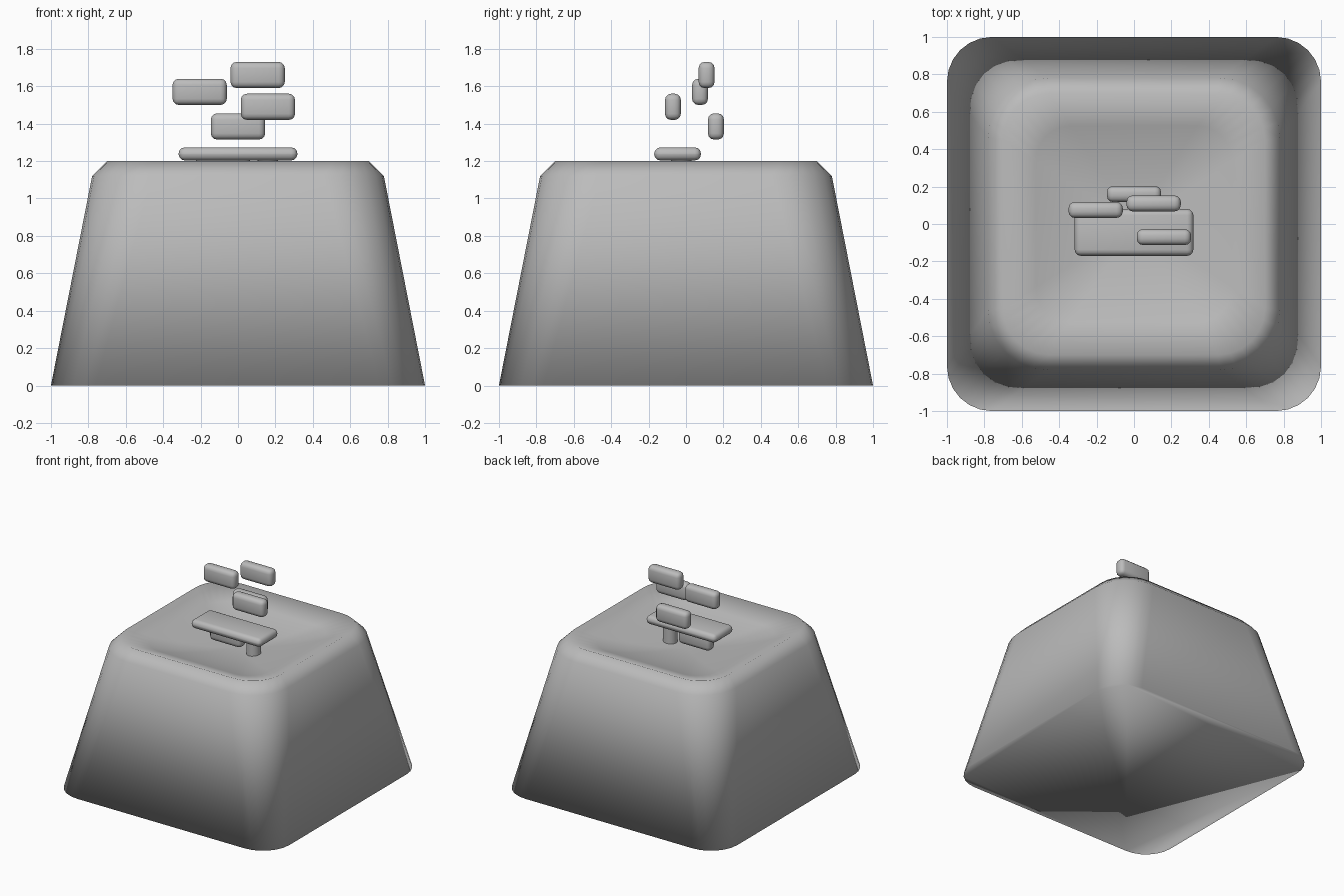
import bpy, bmesh, math

cube = bpy.data.objects.get("Cube")
if cube:
    bpy.data.objects.remove(cube, do_unlink=True)

gray = bpy.data.materials.new("plain_gray")
gray.use_nodes = True
color = (0.5, 0.5, 0.5, 1)
gray.diffuse_color = color
gray.node_tree.nodes["Principled BSDF"].inputs["Base Color"].default_value = color


def make_object(name, bm):
    bmesh.ops.recalc_face_normals(bm, faces=bm.faces[:])
    for face in bm.faces:
        face.smooth = True
    mesh = bpy.data.meshes.new(name)
    bm.to_mesh(mesh)
    bm.free()
    mesh.materials.append(gray)
    obj = bpy.data.objects.new(name, mesh)
    bpy.context.collection.objects.link(obj)
    return obj


def rounded_square(half, radius, steps=6):
    points = []
    for corner in range(4):
        middle = math.radians(45 + 90 * corner)
        cx = math.copysign(half - radius, math.cos(middle))
        cy = math.copysign(half - radius, math.sin(middle))
        for i in range(steps + 1):
            a = math.radians(90 * (corner + i / steps))
            points.append((cx + radius * math.cos(a), cy + radius * math.sin(a)))
    return points


# Tapered cap: base, shoulder, rim, then a shallow dish
def build_cap():
    rim, height, depth = 0.70, 1.2, 0.14
    levels = [(1.0, 0.24, 0.0), (0.78, 0.32, 1.12), (rim, 0.25, height)]
    for f in (0.75, 0.5, 0.25):
        levels.append((rim * f, 0.25 * f, height - depth * (1 - f * f)))
    bm = bmesh.new()
    rings = [[bm.verts.new((x, y, z)) for x, y in rounded_square(half, radius)]
             for half, radius, z in levels]
    count = len(rings[0])
    for low, high in zip(rings, rings[1:]):
        for i in range(count):
            j = (i + 1) % count
            bm.faces.new((low[i], low[j], high[j], high[i]))
    bm.faces.new(rings[0][::-1])
    center = bm.verts.new((0, 0, height - depth))
    for i in range(count):
        bm.faces.new((rings[-1][i], rings[-1][(i + 1) % count], center))
    make_object("dished_cap", bm)


# Softly rounded box
def block(name, location, size):
    bm = bmesh.new()
    bmesh.ops.create_cube(bm, size=1)
    bmesh.ops.scale(bm, vec=size, verts=bm.verts)
    obj = make_object(name, bm)
    obj.location = location
    bevel = obj.modifiers.new("round_edges", "BEVEL")
    bevel.width = 0.033
    bevel.segments = 3


build_cap()

# Small slab on a post, standing in the dish
block("slab", (0, -0.045, 1.238), (0.635, 0.25, 0.07))

bm = bmesh.new()
bmesh.ops.create_cone(bm, cap_ends=True, segments=20, radius1=0.055, radius2=0.055, depth=0.16)
post = make_object("post", bm)
post.location = (0.16, -0.025, 1.14)
for polygon in post.data.polygons:
    polygon.use_smooth = len(polygon.vertices) == 4

# Bricks of one size: one under the slab, four above it
bricks = [(-0.08, -0.02, 1.16), (0, 0.16, 1.385), (0.16, -0.07, 1.49),
          (-0.205, 0.075, 1.57), (0.105, 0.11, 1.66)]
for number, place in enumerate(bricks, 1):
    block(f"brick_{number}", place, (0.29, 0.085, 0.14))
